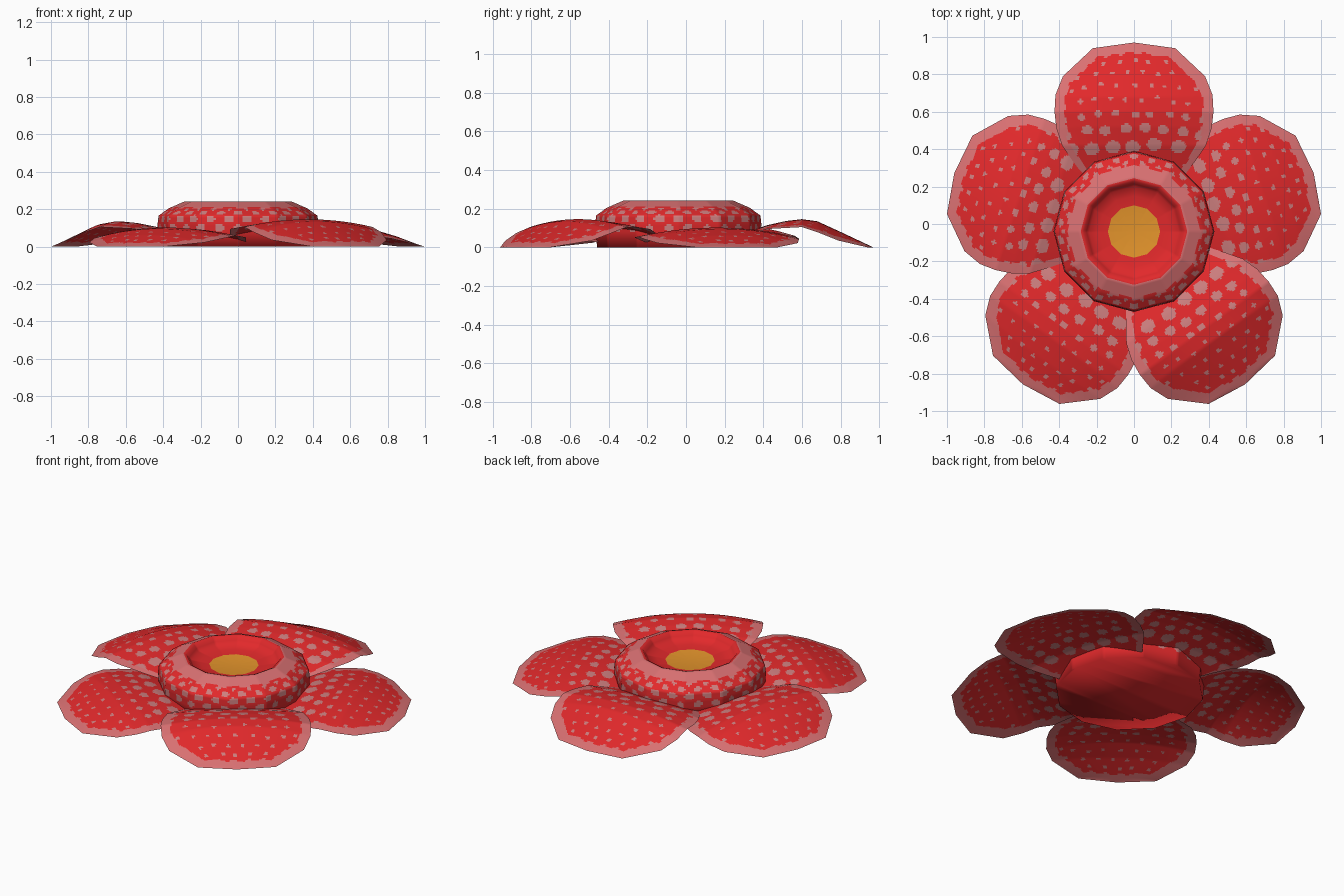
import bpy, math, random

if "Cube" in bpy.data.objects:
    bpy.data.objects.remove(bpy.data.objects["Cube"])

random.seed(4)
CY = -0.04                      # flower axis in y


def material(name, rgb):
    m = bpy.data.materials.new(name)
    m.diffuse_color = (*rgb, 1)
    m.use_nodes = True
    m.node_tree.nodes["Principled BSDF"].inputs["Base Color"].default_value = m.diffuse_color
    return m


MATS = [material("red", (0.76, 0.022, 0.024)),
        material("pink_edge", (0.70, 0.165, 0.17)),
        material("pale_spot", (0.61, 0.21, 0.21)),
        material("golden_centre", (0.78, 0.30, 0.025))]
RED, PINK, SPOT, GOLD = range(4)


def lerp_table(table, t):
    for (a, va), (b, vb) in zip(table, table[1:]):
        if t <= b:
            return va + (vb - va) * max(0, (t - a) / (b - a))
    return table[-1][1]


def build(name, verts, faces, mats, angle):
    me = bpy.data.meshes.new(name)
    me.from_pydata(verts, [], faces)
    for m in MATS:
        me.materials.append(m)
    for p, i in zip(me.polygons, mats):
        p.material_index = i
    ob = bpy.data.objects.new(name, me)
    bpy.context.collection.objects.link(ob)
    bpy.ops.object.select_all(action='DESELECT')
    ob.select_set(True)
    bpy.context.view_layer.objects.active = ob
    bpy.ops.object.shade_smooth_by_angle(angle=math.radians(angle))
    return ob


# ---- petal shape: half width, and heights for raised and lowered petals ----
WIDTH = [(.30, .27), (.38, .33), (.46, .385), (.55, .415), (.64, .425),
         (.73, .42), (.83, .38), (.98, .22), (1.01, .002)]
HIGH_RIDGE = [(.30, .06), (.46, .115), (.56, .137), (.64, .146), (.72, .135),
              (.84, .08), (1.01, 0)]
LOW_RIDGE = [(.30, .045), (.46, .085), (.56, .098), (.64, .102), (.72, .096),
             (.84, .062), (1.01, 0)]
HIGH_SIDE = [(.30, .05), (.46, .095), (.64, .105), (.73, .075), (.83, .035),
             (.98, 0), (1.01, 0)]
LOW_SIDE = [(.30, .025), (.46, .05), (.64, .055), (.73, .042), (.83, .022),
            (.98, 0), (1.01, 0)]
# lift of each petal (left side, ridge, right side): 1 is over its neighbours
LIFTS = [(1, 1, 1), (1, .7, .1), (0, 0, .1), (1, 1, 1), (0, 0, 0)]


def edge_distance(x, y):
    best = 9
    for (y0, x0), (y1, x1) in zip(WIDTH, WIDTH[1:]):
        dx, dy = x1 - x0, y1 - y0
        t = ((abs(x) - x0) * dx + (y - y0) * dy) / (dx * dx + dy * dy)
        t = min(1, max(0, t))
        best = min(best, math.hypot(abs(x) - x0 - t * dx, y - y0 - t * dy))
    return best


# spots in staggered rows, large near the throat and small near the tip
spots = []
y, row = .46, 0
while y < .95:
    f = (y - .46) / .5
    r = max(.012, .040 - .055 * f)
    step = max(.085, .115 - .06 * f)
    for k in range(-6, 7):
        x = (k + .5 * (row % 2)) * step
        spots.append((x + random.uniform(-.012, .012),
                      y - .25 * x * x + random.uniform(-.01, .01), r))
    y += .09 - .035 * f
    row += 1


def petal_colour(x, y):
    border = .053 if y > .6 else .053 - .08 * (.6 - y)
    if edge_distance(x, y) < border + .006 * math.sin(x * 70 + y * 60):
        return PINK
    for sx, sy, r in spots:
        if ((x - sx) / r) ** 2 + ((y - sy) / (r * .85)) ** 2 < 1:
            return SPOT
    return RED


NU, ROWS = 84, []
for (a, _), (b, _) in zip(WIDTH, WIDTH[1:]):
    n = max(2, round((b - a) / .0105))
    ROWS += [a + (b - a) * i / n for i in range(n)]
ROWS.append(1.01)


def petal_point(u, y, lift):
    left, mid, right = (lerp_table(lo, y) * (1 - k) + lerp_table(hi, y) * k
                        for lo, hi, k in zip((LOW_SIDE, LOW_RIDGE, LOW_SIDE),
                                             (HIGH_SIDE, HIGH_RIDGE, HIGH_SIDE), lift))
    z = mid + ((left + right) / 2 - mid) * u * u + (right - left) / 2 * u
    return u * lerp_table(WIDTH, y), y, z


pfaces, pmats = [], []
for j in range(len(ROWS) - 1):
    yc = (ROWS[j] + ROWS[j + 1]) / 2
    for i in range(NU):
        a = j * (NU + 1) + i
        pfaces.append((a, a + 1, a + NU + 2, a + NU + 1))
        pmats.append(petal_colour((2 * i + 1 - NU) / NU * lerp_table(WIDTH, yc), yc))

# five petals around the axis
for k, lift in enumerate(LIFTS):
    c, s = math.cos(k * math.tau / 5), math.sin(k * math.tau / 5)
    pts = [petal_point(2 * i / NU - 1, y, lift) for y in ROWS for i in range(NU + 1)]
    build(f"petal_{k + 1}",
          [(x * c - y * s, x * s + y * c + CY, z) for x, y, z in pts],
          pfaces, pmats, 50)

# ---- central cup: twelve-sided lathe with finely cut faces for the spots ----
PROFILE = [(.42, 0), (.428, .08), (.43, .12), (.425, .165), (.37, .205), (.285, .242),
           (.268, .235), (.24, .20), (.14, .182), (.004, .18)]
CUTS = [1, 4, 4, 6, 6, 1, 2, 2, 1]
SUB, SIDES = 18, 12
N = SUB * SIDES
rings, arc = [], 0
for (p, q), n in zip(zip(PROFILE, PROFILE[1:]), CUTS):
    d = math.dist(p, q)
    for i in range(n):
        t = i / n
        rings.append((p[0] + (q[0] - p[0]) * t, p[1] + (q[1] - p[1]) * t, arc + d * t))
    arc += d
rings.append((*PROFILE[-1], arc))


def cup_colour(s, col, r, z):
    if r < .135:
        return GOLD
    if r < .28 and z < .24:
        return RED
    if s > .243 + .007 * math.sin(col * .5):
        return PINK
    for k, (sr, rad) in enumerate([(.10, .022), (.15, .024),
                                   (.192, .021), (.228, .015)]):
        n = 26
        ph = col / N * n + .5 * (k % 2)
        d = (ph - round(ph)) * .43 * math.tau / n
        wob = 1 + .2 * math.sin(round(ph) * 2.3 + k * 1.7)
        if (d / (rad * 1.15)) ** 2 + ((s - sr) / (rad * .85)) ** 2 < wob:
            return SPOT
    return RED


cverts, cfaces, cmats = [], [], []
for r, z, s in rings:
    for i in range(N):
        a0 = math.pi / 2 + (i // SUB) * math.tau / SIDES
        a1, t = a0 + math.tau / SIDES, (i % SUB) / SUB
        cverts.append((r * (math.cos(a0) * (1 - t) + math.cos(a1) * t),
                       r * (math.sin(a0) * (1 - t) + math.sin(a1) * t) + CY, z))
for j in range(len(rings) - 1):
    r, z, s = ((rings[j][k] + rings[j + 1][k]) / 2 for k in range(3))
    for i in range(N):
        n = (i + 1) % N
        cfaces.append((j * N + i, j * N + n, (j + 1) * N + n, (j + 1) * N + i))
        cmats.append(cup_colour(s, i + .5, r, z))
# closed floor and underside
cfaces.append(tuple(range((len(rings) - 1) * N, len(rings) * N)))
cmats.append(GOLD)
cfaces.append(tuple(reversed(range(N))))
cmats.append(RED)
build("flower_cup", cverts, cfaces, cmats, 120)
